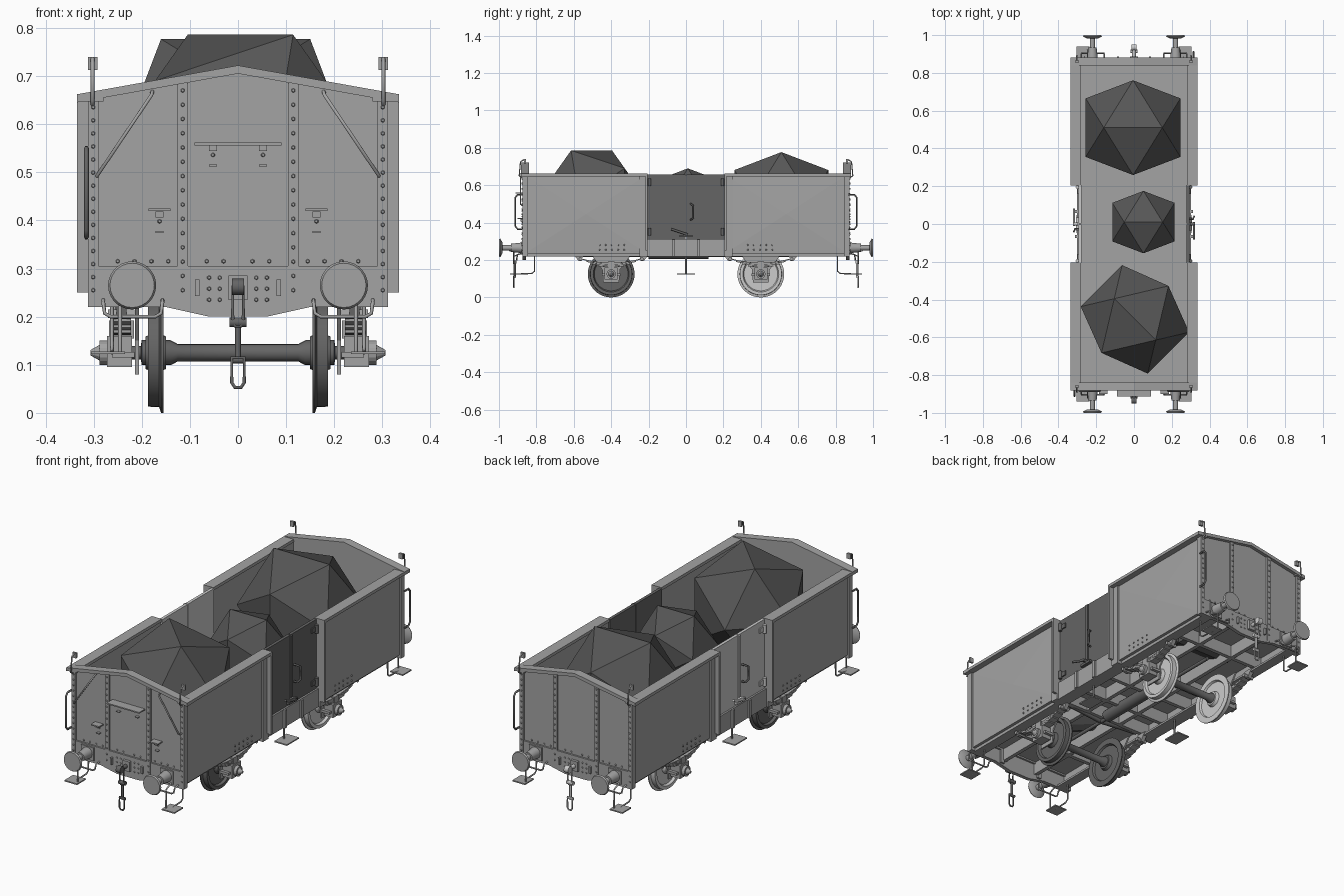
import bpy, bmesh
from math import pi
from mathutils import Vector, Matrix

S = (-1, 1)
bm = bmesh.new()   # the part being built; finish() turns it into an object and empties it
rivets = []
SHADES = {"body": 0.37, "dark": 0.13, "cargo": 0.095, "light": 0.75}
MATS = {}
for key, g in SHADES.items():
    MATS[key] = bpy.data.materials.new(key + "_grey")
    MATS[key].diffuse_color = (g, g, g, 1)

def add_object(name, data, shade):
    ob = bpy.data.objects.new(name, data)
    data.materials.append(MATS[shade])
    bpy.context.collection.objects.link(ob)
    bpy.ops.object.select_all(action='DESELECT')
    ob.select_set(True)
    bpy.context.view_layer.objects.active = ob
    return ob

def finish(name, shade="body", smooth=False):
    bmesh.ops.recalc_face_normals(bm, faces=bm.faces)
    me = bpy.data.meshes.new(name)
    bm.to_mesh(me)
    bm.clear()
    ob = add_object(name, me, shade)
    if smooth:
        bpy.ops.object.shade_smooth_by_angle(angle=0.6)
    return ob

def box(x, y, z):
    """Box from three ranges, each in any order."""
    c = Vector([(a + b) / 2 for a, b in (x, y, z)])
    s = [abs(b - a) for a, b in (x, y, z)]
    bmesh.ops.create_cube(bm, size=1, matrix=Matrix.Translation(c) @ Matrix.Diagonal((*s, 1)))

def rod(p, q, r, n=12, r2=None):
    p, q = Vector(p), Vector(q)
    m = Matrix.Translation((p + q) / 2) @ (q - p).to_track_quat('Z', 'Y').to_matrix().to_4x4()
    bmesh.ops.create_cone(bm, cap_ends=True, segments=n, radius1=r, radius2=r if r2 is None else r2,
                          depth=(q - p).length, matrix=m)

def prism(pts, lo, hi, axis):
    """Polygon extruded along x (points are y,z) or y (points are x,z)."""
    place = (lambda t, a, b: (t, a, b)) if axis == 'x' else (lambda t, a, b: (a, t, b))
    f = bm.faces.new([bm.verts.new(place(lo, *p)) for p in pts])
    ext = bmesh.ops.extrude_face_region(bm, geom=[f])['geom']
    bmesh.ops.translate(bm, verts=[v for v in ext if isinstance(v, bmesh.types.BMVert)], vec=place(hi - lo, 0, 0))

def lathe_x(prof, y, z, flip, n):
    vs = [bm.verts.new((flip * x, y, z + r)) for x, r in prof]
    es = [bm.edges.new(e) for e in zip(vs, vs[1:])]
    bmesh.ops.spin(bm, geom=vs + es, cent=(0, y, z), axis=(1, 0, 0), angle=2 * pi, steps=n)
    bmesh.ops.remove_doubles(bm, verts=bm.verts, dist=1e-5)

def tube(name, pts, r=0.004, cyclic=False, shade="body"):
    cu = bpy.data.curves.new(name, 'CURVE')
    cu.dimensions = '3D'
    cu.bevel_depth, cu.bevel_resolution, cu.use_fill_caps = r, 1, True
    sp = cu.splines.new('POLY')
    sp.points.add(len(pts) - 1)
    for p, co in zip(sp.points, pts):
        p.co = (*co, 1)
    sp.use_cyclic_u = cyclic
    add_object(name, cu, shade)
    bpy.ops.object.convert(target='MESH')

# floor, underframe beams, brake cylinder
box((-0.29, 0.29), (-0.86, 0.86), (0.298, 0.312))
finish("floor")
for s in S:
    box((s*0.278, s*0.288), (-0.86, 0.86), (0.22, 0.31))
    box((s*0.235, s*0.288), (-0.86, 0.86), (0.22, 0.23))
    box((s*0.09, s*0.11), (-0.86, 0.86), (0.235, 0.30))
    for y in (0.08, 0.22, 0.60):
        box((-0.278, 0.278), (s*y, s*(y + 0.02)), (0.235, 0.30))
    box((s*0.285, s*0.302), (-0.21, 0.21), (0.22, 0.312))
    for y in S:
        box((s*0.3, s*0.312), (y*0.058, y*0.075), (0.22, 0.31))
finish("underframe")
rod((0, -0.2, 0.235), (0, 0.12, 0.235), 0.03, 20)
rod((0, -0.55, 0.225), (0, 0.55, 0.225), 0.009)
finish("brake_cylinder", "dark", True)

# end walls with ribs, rims, buffer beams, couplings
for e, tag, metal in ((-1, "front", "dark"), (1, "back", "light")):
    prism([(-0.3, 0.29), (0.3, 0.29), (0.3, 0.655), (0, 0.71), (-0.3, 0.655)], e*0.845, e*0.865, 'y')
    for x, top in ((0.115, 0.685), (0.301, 0.65)):
        for s in S:
            box((s*(x - 0.011), s*(x + 0.011)), (e*0.845, e*0.875), (0.22, top))
            rivets += [(s*x, e*0.875, 0.255 + i*(top - 0.27)/14, 0, e) for i in range(15)]
    finish(tag + "_wall")
    prism([(-0.335, 0.645), (0, 0.705), (0.335, 0.645), (0.335, 0.662), (0, 0.722), (-0.335, 0.662)],
          e*0.84, e*0.882, 'y')
    finish(tag + "_rim")
    prism([(-0.3, 0.22), (-0.15, 0.22), (-0.06, 0.2), (0.06, 0.2), (0.15, 0.22), (0.3, 0.22),
           (0.3, 0.305), (-0.3, 0.305)], e*0.855, e*0.874, 'y')
    box((-0.02, 0.02), (e*0.87, e*0.888), (0.235, 0.285))
    for s in S:
        box((s*0.08, s*0.089), (e*0.87, e*0.886), (0.243, 0.277))
        rivets += [(s*x, e*0.874, z, 0, e) for x in (0.038, 0.06) for z in (0.235, 0.258, 0.281)]
        rivets += [(s*x, e*0.865, 0.315, 0, e) for x in (0.03, 0.065, 0.145, 0.18, 0.215, 0.25)]
    finish(tag + "_buffer_beam")
    rod((0, e*0.87, 0.26), (0, e*0.93, 0.26), 0.01)
    rod((-0.012, e*0.935, 0.262), (0.012, e*0.935, 0.262), 0.017, 14)
    rod((-0.018, e*0.915, 0.188), (0.018, e*0.915, 0.188), 0.01)
    rod((0, e*0.915, 0.19), (0, e*0.915, 0.11), 0.006)
    rod((-0.016, e*0.915, 0.11), (0.016, e*0.915, 0.11), 0.007)
    finish(tag + "_coupling_hook", metal, True)
    for name, x, lo, hi in (("upper", 0.011, 0.18, 0.262), ("lower", 0.013, 0.053, 0.115)):
        outline = ((-x, hi), (-x, lo + 0.01), (-x/2, lo), (x/2, lo), (x, lo + 0.01), (x, hi))
        tube(f"{tag}_{name}_link", [(a, e*0.92, z) for a, z in outline], 0.004, True, metal)
    # vertical handrail on diagonally opposite corners
    rail = ((0.87, 0.55), (0.9, 0.55), (0.912, 0.535), (0.912, 0.38), (0.9, 0.365), (0.87, 0.365))
    tube(tag + "_handrail", [(e*0.315, e*y, z) for y, z in rail], 0.005, shade="dark")

# front ledges, lamp hooks and diagonal stays
box((-0.09, 0.09), (-0.912, -0.865), (0.556, 0.562))
for s in S:
    box((s*0.14, s*0.186), (-0.9, -0.865), (0.419, 0.425))
    for x, z in ((0.052, 0.55), (0.163, 0.412)):
        box((s*x - 0.008, s*x + 0.008), (-0.885, -0.865), (z - 0.006, z + 0.006))
        box((s*x - 0.008, s*x + 0.008), (-0.88, -0.865), (z - 0.038, z - 0.034))
        rivets.append((s*x, -0.865, z - 0.014, 0, -1))
    tube("front_stay", [(s*0.178, -0.865, 0.668), (s*0.18, -0.885, 0.66), (s*0.29, -0.885, 0.497),
                        (s*0.295, -0.865, 0.488)])
finish("front_ledges")

# buffers, grab irons, lamp brackets and steps at the four corners
for e, s in [(e, s) for e in S for s in S]:
    x = s*0.22
    box((x - 0.035, x + 0.035), (e*0.87, e*0.88), (0.232, 0.298))
    for y0, y1, r, r2 in ((0.88, 0.935, 0.028, 0.022), (0.93, 0.985, 0.014, 0.014),
                          (0.982, 0.993, 0.03, 0.05), (0.993, 1.0, 0.05, 0.046)):
        rod((x, e*y0, 0.265), (x, e*y1, 0.265), r, 28, r2)
    finish("buffer", "body", True)
    iron = ((0.157, 0.87, 0.235), (0.157, 0.9, 0.23), (0.16, 0.905, 0.207), (0.172, 0.905, 0.2),
            (0.265, 0.905, 0.2), (0.277, 0.905, 0.207), (0.28, 0.9, 0.23), (0.28, 0.87, 0.235))
    tube("grab_iron", [(s*a, e*y, z) for a, y, z in iron])
    post = ((0.875, 0.64), (0.892, 0.65), (0.885, 0.725), (0.865, 0.737))
    tube("lamp_bracket_post", [(s*0.302, e*y, z) for y, z in post])
    box((s*0.292, s*0.312), (e*0.856, e*0.866), (0.713, 0.739))
    finish("lamp_bracket")
    box((s*0.235, s*0.305), (e*0.87, e*0.94), (0.122, 0.128))
    finish("corner_step")
    for a, path in ((0.245, ((0.87, 0.24), (0.92, 0.22), (0.92, 0.125))),
                    (0.262, ((0.81, 0.225), (0.81, 0.14), (0.825, 0.128), (0.9, 0.125)))):
        tube("corner_step_iron", [(s*a, e*y, z) for y, z in path])

# side walls with slightly raised panels, rims, door pillars, doors, latches, middle steps
for s, tag, door in ((-1, "left", "light"), (1, "right", "dark")):
    for e in S:
        box((s*0.285, s*0.303), (e*0.21, e*0.86), (0.235, 0.655))
        outer = max(bm.faces, key=lambda f: s*f.calc_center_median().x)
        bmesh.ops.poke(bm, faces=[outer], offset=0.008)
        finish(tag + "_side_wall")
        box((s*0.28, s*0.335), (e*0.205, e*0.88), (0.647, 0.662))
        finish(tag + "_rim")
        box((s*0.285, s*0.335), (e*0.205, e*0.217), (0.25, 0.655))
        box((s*0.285, s*0.312), (e*0.205, e*0.248), (0.22, 0.655))
        finish(tag + "_door_pillar")
        rivets += [(s*0.306, e*0.85, 0.25 + i*0.029, s, 0) for i in range(14)]
        rivets += [(s*0.306, e*(0.33 + i*0.033), z, s, 0) for i in range(5) for z in (0.255, 0.28)]
        box((s*0.278, s*0.293), (e*0.002, e*0.206), (0.312, 0.658))
        for z in (0.35, 0.615):
            rod((s*0.3, e*0.195, z - 0.02), (s*0.3, e*0.195, z + 0.02), 0.009)
            box((s*0.29, s*0.299), (e*0.16, e*0.2), (z - 0.012, z + 0.012))
        finish(tag + "_door", door)
    grip = ((0.29, 0.025, 0.5), (0.312, 0.025, 0.5), (0.318, 0.04, 0.49), (0.318, 0.04, 0.425),
            (0.312, 0.025, 0.415), (0.29, 0.025, 0.415))
    tube(tag + "_door_handle", [(s*x, s*y, z) for x, y, z in grip], 0.005, shade="dark")
    rod((s*0.29, 0, 0.34), (s*0.322, 0, 0.34), 0.009)
    rod((s*0.318, s*0.01, 0.335), (s*0.318, -s*0.08, 0.365), 0.006)
    box((s*0.29, s*0.308), (-0.035, 0.035), (0.322, 0.334))
    box((s*0.29, s*0.3), (-0.008, 0.008), (0.335, 0.655))
    finish(tag + "_door_latch", door)
    box((s*0.235, s*0.305), (-0.048, 0.048), (0.122, 0.128))
    rod((s*0.255, 0, 0.125), (s*0.255, 0, 0.23), 0.005, 8)
    finish(tag + "_middle_step")

# wheelsets with axleboxes, guard plates and leaf springs
wheel = [(0.15, 0), (0.15, 0.034), (0.165, 0.04), (0.165, 0.09), (0.155, 0.095), (0.155, 0.125), (0.16, 0.125),
         (0.164, 0.113), (0.187, 0.112), (0.187, 0.096), (0.175, 0.09), (0.175, 0.04), (0.192, 0.034), (0.192, 0)]
axle = [(0, 0.018), (0.125, 0.018), (0.14, 0.026), (0.2, 0.026), (0.202, 0.014), (0.27, 0.014)]
guard = ((-0.115, 0.24), (0.115, 0.24), (0.075, 0.185), (0.048, 0.15), (0.042, 0.08), (-0.042, 0.08),
         (-0.048, 0.15), (-0.075, 0.185))
for y, shade in ((-0.4, "dark"), (0.4, "light")):
    beam = ((-0.22, 0.248), (-0.12, 0.24), (0, 0.228), (0.12, 0.24), (0.22, 0.248))
    tube("brake_beam", [(x, y*0.62, z) for x, z in beam], 0.012, shade="dark")
    for s in S:
        lathe_x(axle, y, 0.125, s, 16)
        finish("axle", "dark", True)
        lathe_x(wheel, y, 0.125, s, 40)
        finish("wheel", shade, True)
        box((s*0.22, s*0.272), (y - 0.035, y + 0.035), (0.095, 0.16))
        box((s*0.215, s*0.262), (y - 0.05, y + 0.05), (0.115, 0.127))
        rod((s*0.27, y, 0.125), (s*0.288, y, 0.125), 0.025, 16)
        rod((s*0.288, y, 0.125), (s*0.306, y, 0.125), 0.016, 12, 0.006)
        prism([(y + a, z) for a, z in guard], s*0.206, s*0.214, 'x')
        finish("axlebox_and_guard")
        for k in range(4):  # stacked leaves, shorter toward the axlebox
            arc = [(a, 0.180 - k*0.006 + 0.9*a*a) for a in [t*(0.165 - k*0.032)/4 for t in range(-4, 5)]]
            prism([(y + a, z) for a, z in arc] + [(y + a, z + 0.0055) for a, z in arc[::-1]], s*0.222, s*0.262, 'x')
        box((s*0.216, s*0.268), (y - 0.018, y + 0.018), (0.155, 0.192))
        for e in S:  # spring hangers
            rod((s*0.215, y + e*0.165, 0.206), (s*0.27, y + e*0.165, 0.206), 0.009)
            prism([(y + e*a, z) for a, z in ((0.15, 0.235), (0.205, 0.235), (0.175, 0.195), (0.158, 0.195))],
                  s*0.232, s*0.252, 'x')
        finish("leaf_spring")

for x, y, z, dx, dy in rivets:
    rod((x, y, z), (x + dx*0.004, y + dy*0.004, z), 0.0045, 6, 0.003)
finish("rivets")

# three large faceted lumps of cargo
phi = (1 + 5**0.5) / 2
for name, loc, r, turn in (("lump_back", (-0.005, 0.51, 0.526), 0.155, 0),
                           ("lump_middle", (0.05, 0.01, 0.525), 0.102, 0),
                           ("lump_front", (0.005, -0.505, 0.535), 0.155, -pi/4)):
    for a, b in [(a, b) for a in S for b in S]:
        for v in ((a, 0, b*phi), (0, a*phi, b), (a*phi, b, 0)):
            bm.verts.new(Vector(v) * r)
    bmesh.ops.convex_hull(bm, input=bm.verts)
    ob = finish(name, "cargo")
    ob.location, ob.rotation_euler.z = loc, turn
